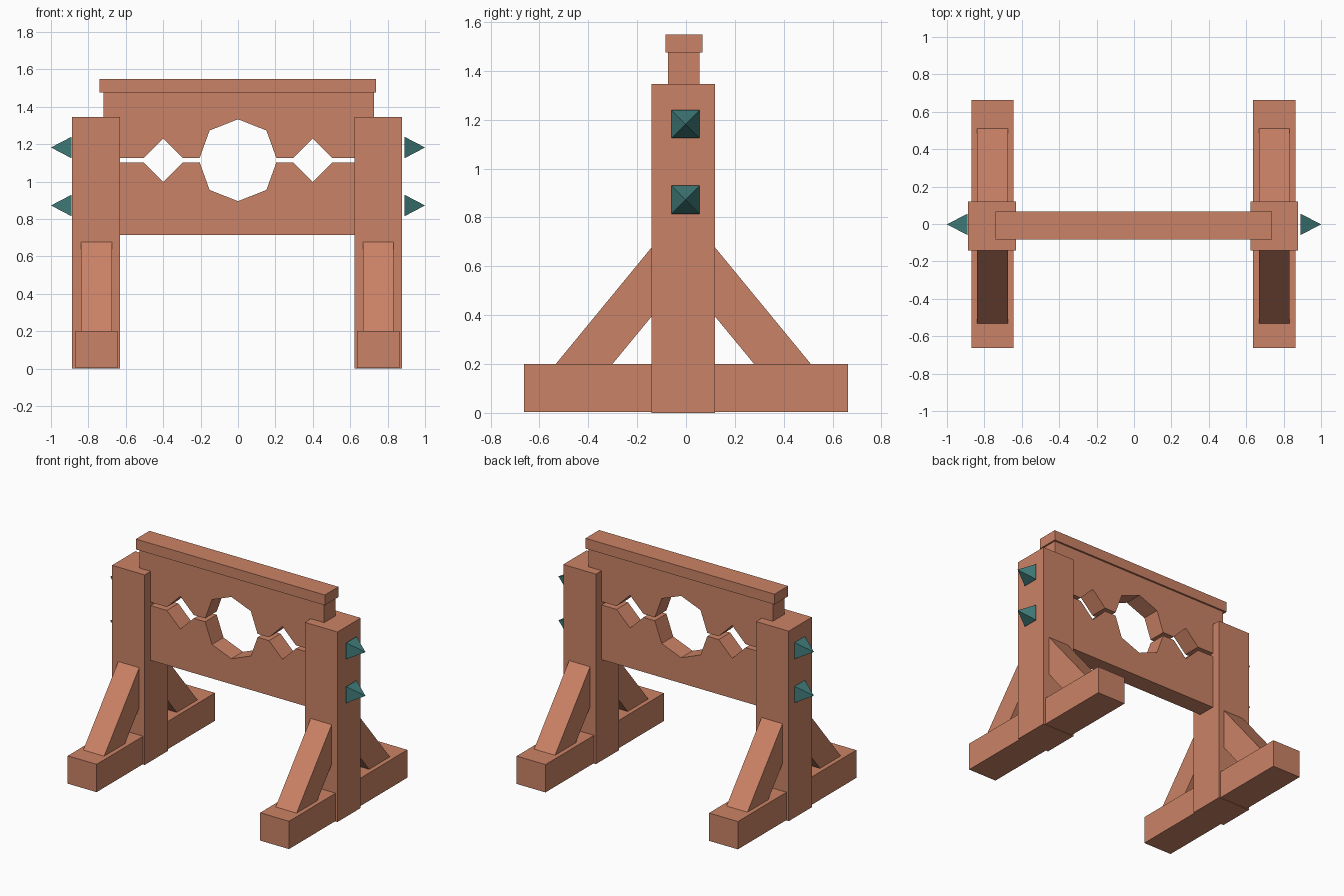
import bpy, bmesh
from mathutils import Vector

if "Cube" in bpy.data.objects:
    bpy.data.objects.remove(bpy.data.objects["Cube"])


def material(name, rgb):
    m = bpy.data.materials.new(name)
    m.diffuse_color = (*rgb, 1)
    m.use_nodes = True
    m.node_tree.nodes["Principled BSDF"].inputs["Base Color"].default_value = m.diffuse_color
    return m


WOOD = material("warm wood", (0.60, 0.225, 0.133))
METAL = material("teal metal", (0.05, 0.20, 0.19))


def finish(name, bm, mat):
    bmesh.ops.recalc_face_normals(bm, faces=bm.faces)
    me = bpy.data.meshes.new(name)
    bm.to_mesh(me)
    bm.free()
    me.materials.append(mat)
    ob = bpy.data.objects.new(name, me)
    bpy.context.collection.objects.link(ob)
    return ob


def extrude(name, points, direction, mat=WOOD):
    """Closed flat profile pushed along a direction."""
    bm = bmesh.new()
    face = bm.faces.new([bm.verts.new(p) for p in points])
    new = bmesh.ops.extrude_face_region(bm, geom=[face], use_keep_orig=True)["geom"]
    bmesh.ops.translate(bm, vec=Vector(direction),
                        verts=[v for v in new if isinstance(v, bmesh.types.BMVert)])
    return finish(name, bm, mat)


def box(name, x, y, z):
    pts = [(x[0], y[0], z[0]), (x[1], y[0], z[0]), (x[1], y[1], z[0]), (x[0], y[1], z[0])]
    return extrude(name, pts, (0, 0, z[1] - z[0]))


def spike(name, base_x, tip_x, z, r=0.058):
    bm = bmesh.new()
    base = [bm.verts.new((base_x, -0.002 + a * r, z + b * r))
            for a, b in ((-1, -1), (1, -1), (1, 1), (-1, 1))]
    tip = bm.verts.new((tip_x, -0.002, z))
    bm.faces.new(base)
    for i in range(4):
        bm.faces.new((base[i], base[(i + 1) % 4], tip))
    return finish(name, bm, METAL)


# Two side frames: post, foot, braces, spikes
for side, s, post_x, foot_x in (("left", -1, -0.760, -0.757), ("right", 1, 0.750, 0.750)):
    box(side + "_post", (post_x - 0.128, post_x + 0.128), (-0.141, 0.119), (0, 1.345))
    box(side + "_foot", (foot_x - 0.113, foot_x + 0.113), (-0.662, 0.662), (0.003, 0.2))
    for end, d in (("front", -1), ("back", 1)):
        off = -0.011
        yz = [(0.0, 0.835), (0.522, 0.2), (0.29, 0.2), (0.0, 0.552)]
        extrude(f"{side}_{end}_brace",
                [(foot_x - 0.082, off + d * y, z) for y, z in yz], (0.164, 0, 0))
    for level, z in (("upper", 1.182), ("lower", 0.872)):
        spike(f"{side}_{level}_spike", s * 0.889, s * 1.0, z)

# Boards with half holes for neck and wrists along the joint
X0, X1, Y0, Y1 = -0.718, 0.727, -0.074, 0.055
half = [(0.505, 0), (0.4, 0.104), (0.295, 0), (0.205, 0), (0.152, 0.147), (0, 0.207)]
outline = [(-x, h) for x, h in half] + [(x, h) for x, h in reversed(half[:-1])]
for name, joint, outer, d in (("upper_board", 1.126, 1.475, 1), ("lower_board", 1.102, 0.715, -1)):
    pts = [(X0, outer), (X0, joint)] + [(x, joint + d * h) for x, h in outline]
    pts += [(X1, joint), (X1, outer)]
    extrude(name, [(x, Y0, z) for x, z in pts], (0, Y1 - Y0, 0))

# Cap rail
box("cap_rail", (-0.741, 0.739), (-0.084, 0.068), (1.475, 1.548))
